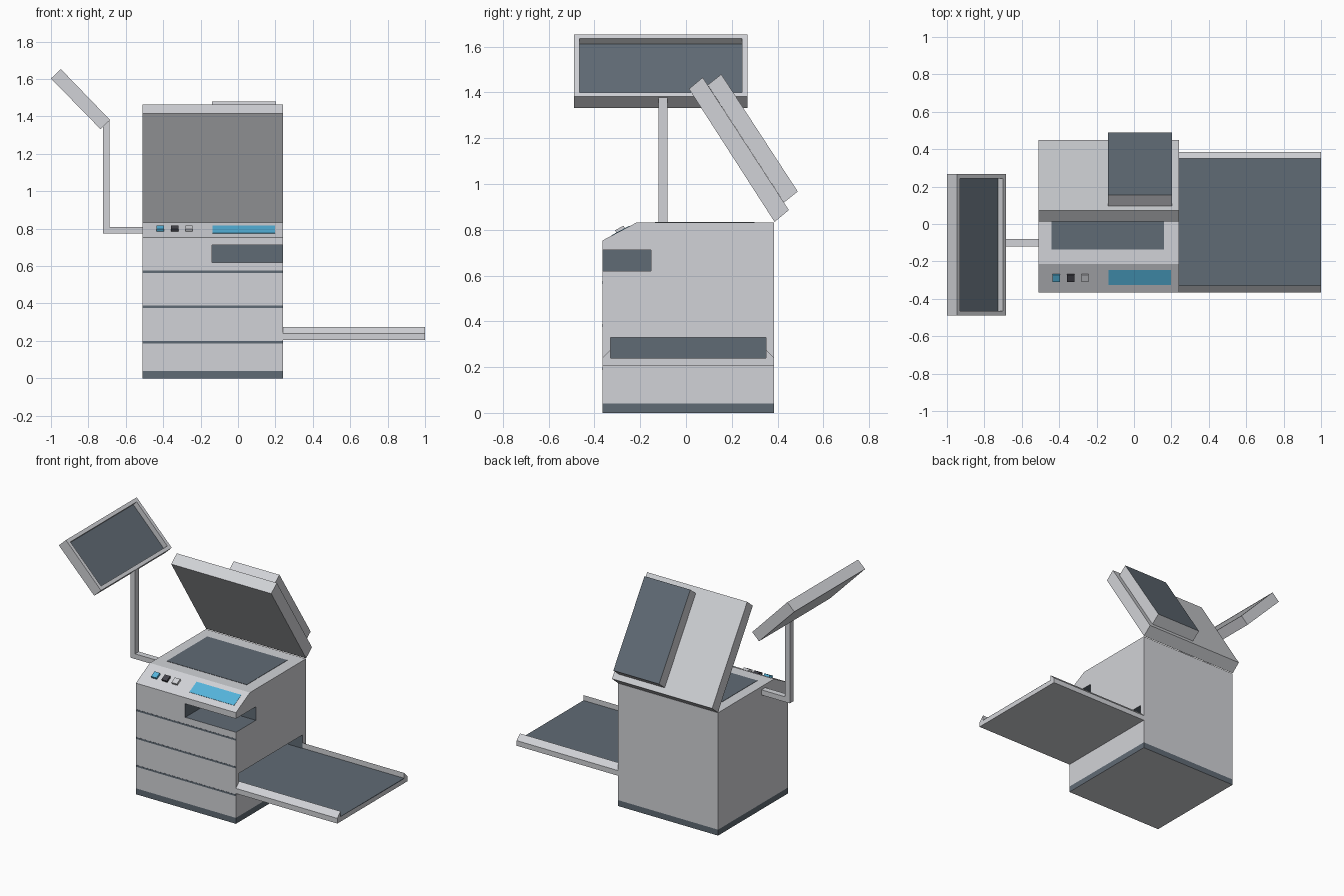
import bpy, bmesh, math
from mathutils import Vector, Matrix

if "Cube" in bpy.data.objects:
    bpy.data.objects.remove(bpy.data.objects["Cube"])


def material(name, rgb):
    m = bpy.data.materials.new(name)
    m.diffuse_color = (*rgb, 1)
    m.use_nodes = True
    m.node_tree.nodes["Principled BSDF"].inputs["Base Color"].default_value = m.diffuse_color
    return m


LIGHT = material("light_grey", (0.64, 0.65, 0.68))
DARK = material("slate_grey", (0.118, 0.147, 0.178))
BLUE = material("display_blue", (0.09, 0.46, 0.72))
BLACK = material("charcoal", (0.06, 0.06, 0.075))


def prism(name, profile, axis, lo, hi, mats=(LIGHT,), rule=None):
    """Extrude a 2D profile along axis 'x' (y,z points) or 'y' (x,z points)."""
    place = (lambda p, t: (t, *p)) if axis == "x" else (lambda p, t: (p[0], t, p[1]))
    bm = bmesh.new()
    a = [bm.verts.new(place(p, lo)) for p in profile]
    b = [bm.verts.new(place(p, hi)) for p in profile]
    bm.faces.new(a)
    bm.faces.new(b)
    n = len(profile)
    for i in range(n):
        bm.faces.new((a[i], a[(i + 1) % n], b[(i + 1) % n], b[i]))
    bmesh.ops.recalc_face_normals(bm, faces=bm.faces)
    if rule:
        for f in bm.faces:
            f.material_index = rule(f.normal)
    me = bpy.data.meshes.new(name)
    bm.to_mesh(me)
    bm.free()
    for m in mats:
        me.materials.append(m)
    ob = bpy.data.objects.new(name, me)
    bpy.context.collection.objects.link(ob)
    return ob


def box(name, x, y, z, mats=(LIGHT,), rule=None):
    prof = [(y[0], z[0]), (y[1], z[0]), (y[1], z[1]), (y[0], z[1])]
    return prism(name, prof, "x", x[0], x[1], mats, rule)


X0, X1, Y0, Y1 = -0.51, 0.24, -0.365, 0.385

# Cabinet with sloped front edge, output notch and tray slot cut out
body = prism("cabinet", [(Y0, 0.04), (Y1, 0.04), (Y1, 0.832), (-0.215, 0.832), (Y0, 0.753)],
             "x", X0, X1, (LIGHT, DARK))
cuts = [((-0.14, 0.4), (-0.5, -0.152), (0.62, 0.712)),
        ((0.04, 0.4), (-0.33, 0.35), (0.237, 0.33))]
cutters = []
for i, c in enumerate(cuts):
    cut = box(f"cutter_{i}", *c)
    cut.hide_render = True
    cutters.append(cut)
    mod = body.modifiers.new("cut", "BOOLEAN")
    mod.object, mod.operation, mod.solver = cut, "DIFFERENCE", "EXACT"
bpy.context.view_layer.update()
dg = bpy.context.evaluated_depsgraph_get()
mesh = bpy.data.meshes.new_from_object(body.evaluated_get(dg))
body.modifiers.clear()
body.data = mesh
for cut in cutters:
    bpy.data.objects.remove(cut)
mesh.materials.clear()
mesh.materials.append(LIGHT)
mesh.materials.append(DARK)
# Faces lying inside the cut volumes are dark
for p in mesh.polygons:
    verts = [mesh.vertices[v].co for v in p.vertices]
    p.material_index = int(any(
        all(lo - 1e-3 <= v[k] <= hi + 1e-3 for v in verts for k, (lo, hi) in enumerate(c))
        and p.center.x < X1 - 1e-3 and p.center.y > Y0 + 1e-3 for c in cuts))

# Plinth, light underneath
box("plinth", (X0, X1), (Y0, Y1), (0, 0.04), (DARK, LIGHT), lambda n: int(n.z < -0.5))

# Drawer seams on the front
for i, z in enumerate((0.193, 0.382, 0.57)):
    box(f"drawer_seam_{i}", (X0, X1), (Y0 - 0.001, Y0 + 0.005), (z - 0.006, z + 0.006), (DARK,))

# Scanner glass
box("scanner_glass", (-0.44, 0.16), (-0.135, 0.30), (0.828, 0.834), (DARK,))

# Buttons and display on the sloped panel
slope = math.atan2(0.079, 0.15)


def on_panel(name, x, width, length, height, mat):
    ob = box(name, (-width / 2, width / 2), (-length / 2, length / 2), (-0.003, height), (mat,))
    ob.matrix_world = Matrix.Translation((x, -0.285, 0.7951)) @ Matrix.Rotation(slope, 4, "X")


on_panel("display", 0.03, 0.335, 0.088, 0.002, BLUE)
for name, x, mat in (("blue_button", -0.415, BLUE), ("dark_button", -0.337, BLACK),
                     ("light_button", -0.262, LIGHT)):
    on_panel(name, x, 0.04, 0.042, 0.014, mat)

# Open lid and the document feeder on its back
prism("lid", [(0.387, 0.834), (0.449, 0.886), (0.073, 1.465), (0.013, 1.415)], "x", X0, X1)
prism("document_feeder", [(0.428, 0.919), (0.488, 0.967), (0.154, 1.479), (0.095, 1.432)],
      "x", -0.14, 0.203, (LIGHT, DARK), lambda n: int(n.y > 0.5 and n.z > 0.3 and abs(n.x) < 0.1))

# Side tray with sloped rims
prism("side_tray", [(Y0, 0.205), (Y1, 0.205), (Y1, 0.24), (0.35, 0.275), (0.35, 0.237),
                    (-0.33, 0.237), (-0.33, 0.275), (Y0, 0.24)], "x", X1, 1.0)
box("tray_bed", (X1, 1.0), (-0.33, 0.35), (0.234, 0.239), (DARK,))

# Monitor arm
prism("monitor_arm", [(X0, 0.775), (X0, 0.81), (-0.687, 0.81), (-0.687, 1.377),
                      (-0.722, 1.365), (-0.722, 0.775)], "y", -0.12, -0.08)

# Tilted monitor with recessed screen
monitor = prism("monitor", [(-1.0, 1.603), (-0.947, 1.653), (-0.684, 1.381), (-0.735, 1.332)],
                "y", -0.49, 0.268, (LIGHT, DARK))
bm = bmesh.new()
bm.from_mesh(monitor.data)
face = max(bm.faces, key=lambda f: f.normal.dot(Vector((0.7, 0, 0.7))))
bmesh.ops.inset_individual(bm, faces=[face], thickness=0.034)
normal = face.normal.copy()
screen = bmesh.ops.extrude_discrete_faces(bm, faces=[face])["faces"][0]
bmesh.ops.translate(bm, verts=screen.verts, vec=normal * -0.036)
screen.material_index = 1
bm.to_mesh(monitor.data)
bm.free()
